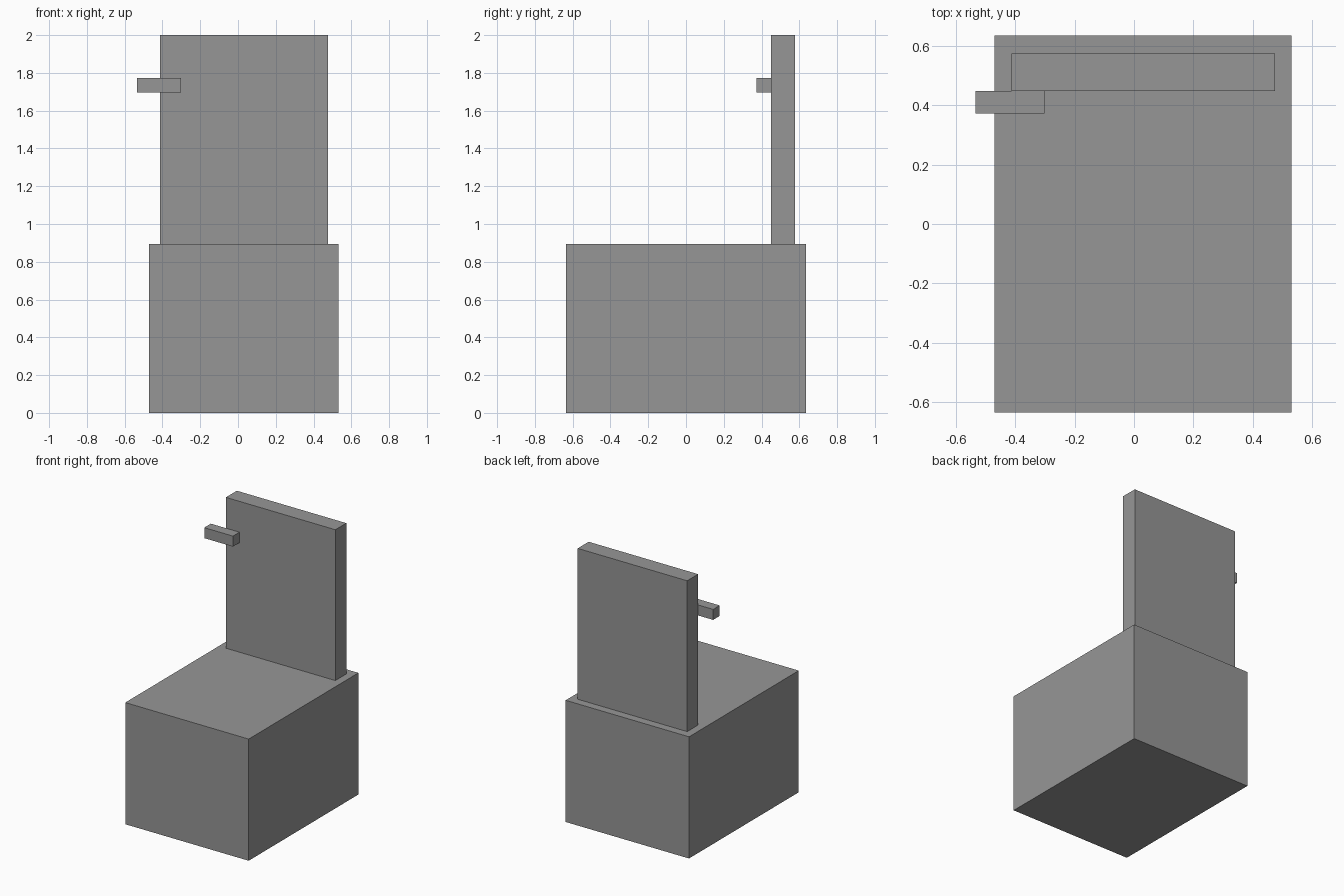
import bpy
from mathutils import Vector

cube = bpy.data.objects.get("Cube")
if cube:
    bpy.data.objects.remove(cube, do_unlink=True)

# Single grey finish
grey = bpy.data.materials.new("plain grey")
grey.use_nodes = True
colour = (0.305, 0.305, 0.305, 1)
grey.diffuse_color = colour
grey.node_tree.nodes["Principled BSDF"].inputs["Base Color"].default_value = colour


def box(name, low, high):
    """Flat-sided block between two opposite corners."""
    low, high = Vector(low), Vector(high)
    bpy.ops.mesh.primitive_cube_add(size=1)
    obj = bpy.context.object
    obj.name = obj.data.name = name
    for v in obj.data.vertices:
        v.co = (low + high) / 2 + v.co * (high - low)
    obj.data.materials.append(grey)
    return obj


SEAT_TOP = 0.893
BACK_FRONT = 0.449

# Solid seat block
box("seat_base", (-0.47, -0.636, 0), (0.532, 0.636, SEAT_TOP))
# Upright backrest standing near the rear edge
box("backrest", (-0.413, BACK_FRONT, SEAT_TOP), (0.476, 0.576, 2))
# Small bar fixed to the front of the backrest, overhanging its right edge
box("handle_bar", (-0.535, 0.373, 1.697), (-0.302, BACK_FRONT, 1.774))
